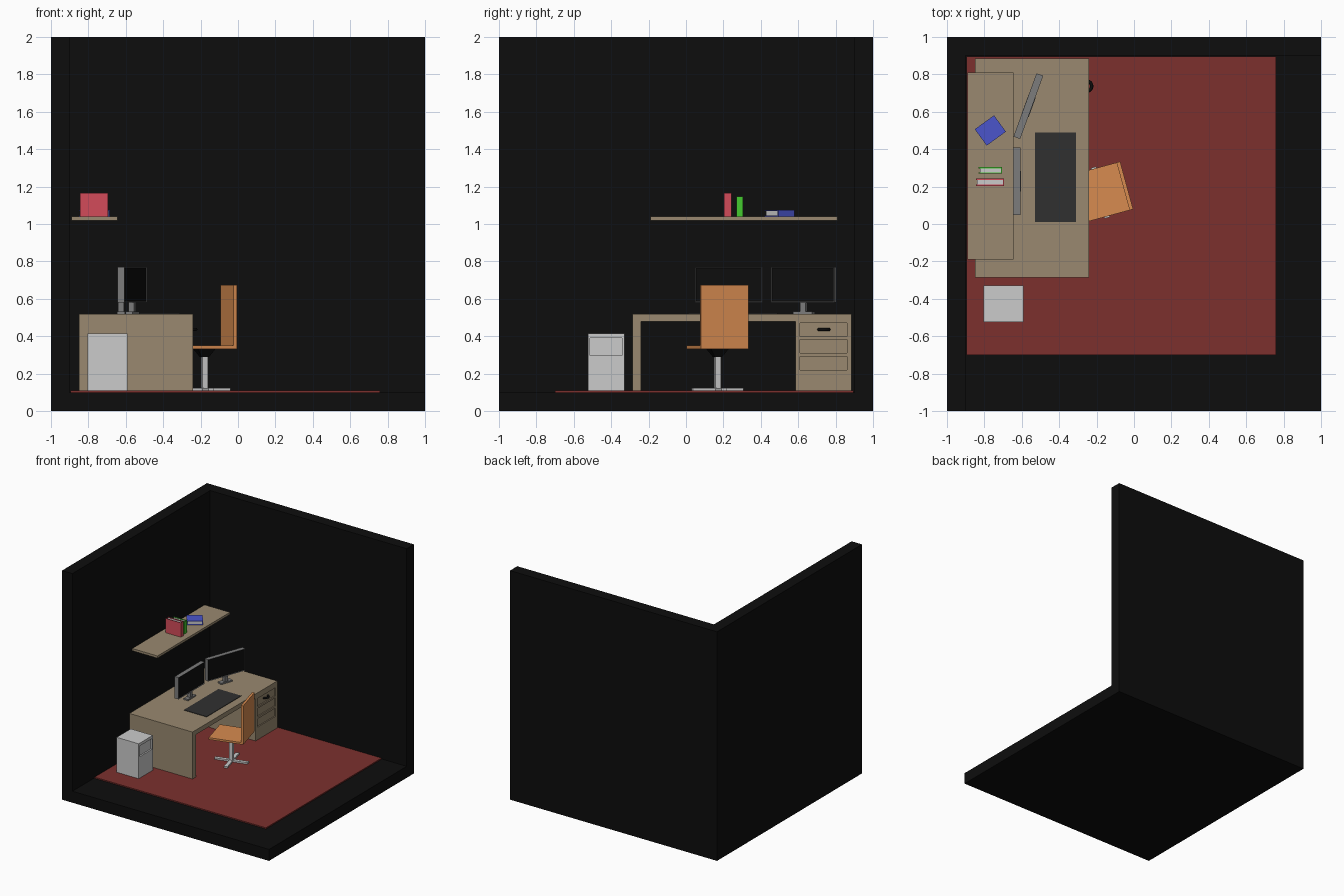
import bpy, bmesh, math
from mathutils import Matrix, Vector

if "Cube" in bpy.data.objects:
    bpy.data.objects.remove(bpy.data.objects["Cube"])


def material(name, r, g, b):
    m = bpy.data.materials.new(name)
    m.diffuse_color = (r, g, b, 1)
    m.use_nodes = True
    m.node_tree.nodes["Principled BSDF"].inputs["Base Color"].default_value = m.diffuse_color
    return m


BLACK = material("black", 0.004, 0.004, 0.004)
WOOD = material("wood", 0.32, 0.25, 0.16)
RUG = material("rug_red", 0.2, 0.03, 0.027)
ORANGE = material("orange", 0.68, 0.26, 0.08)
DARK = material("dark_grey", 0.03, 0.03, 0.03)
RED = material("red", 0.65, 0.07, 0.1)
GREEN = material("green", 0.06, 0.6, 0.03)
BLUE = material("blue", 0.07, 0.09, 0.6)


def make(name, bm, mats, place=Matrix()):
    me = bpy.data.meshes.new(name)
    bm.to_mesh(me)
    bm.free()
    ob = bpy.data.objects.new(name, me)
    bpy.context.collection.objects.link(ob)
    ob.matrix_world = place
    for m in mats:
        me.materials.append(m)
    return ob


def add_box(bm, x, y, z):
    """Box from (low, high) ranges."""
    size = [b - a for a, b in (x, y, z)]
    mid = [(a + b) / 2 for a, b in (x, y, z)]
    bmesh.ops.create_cube(bm, size=1, matrix=Matrix.Translation(mid) @ Matrix.Diagonal((*size, 1)))


def boxes(name, ranges, mat=None, place=Matrix()):
    bm = bmesh.new()
    for r in ranges:
        add_box(bm, *r)
    return make(name, bm, [mat] if mat else [], place)


def at(x, y, z, degrees=0):
    return Matrix.Translation((x, y, z)) @ Matrix.Rotation(math.radians(degrees), 4, 'Z')


def cut(ob, name, ranges):
    cutter = boxes(name, ranges)
    cutter.hide_render = True
    cutter.hide_set(True)
    mod = ob.modifiers.new("recess", 'BOOLEAN')
    mod.operation = 'DIFFERENCE'
    mod.solver = 'EXACT'
    mod.object = cutter


# Room shell: floor and two walls
boxes("floor", [((-1, 1), (-1, 1), (0, 0.1))], BLACK)
boxes("left_wall", [((-1, -0.9), (-1, 1), (0.1, 2))], BLACK)
boxes("back_wall", [((-0.9, 1), (0.9, 1), (0.1, 2))], BLACK)
boxes("rug", [((-0.895, 0.76), (-0.7, 0.895), (0.1, 0.11))], RUG)

# Desk
DX = (-0.85, -0.24)
boxes("desk_top", [(DX, (-0.285, 0.885), (0.48, 0.52))], WOOD)
boxes("desk_side", [(DX, (-0.285, -0.24), (0.11, 0.48))], WOOD)
cabinet = boxes("drawer_cabinet", [(DX, (0.585, 0.885), (0.11, 0.48))], WOOD)
cut(cabinet, "drawer_cutter",
    [((-0.25, -0.2), (0.61, 0.86), (z, z + 0.072)) for z in (0.22, 0.31, 0.398)])

# Drawer handle: a bent bar
curve = bpy.data.curves.new("drawer_handle", 'CURVE')
curve.dimensions = '3D'
curve.bevel_depth = 0.009
curve.bevel_resolution = 2
curve.use_fill_caps = True
spline = curve.splines.new('POLY')
spline.points.add(12)
for i, p in enumerate(spline.points):
    a = math.pi * (i / 12 - 0.5)
    p.co = (-0.252 + 0.026 * math.cos(a), 0.737 + 0.027 * math.sin(a), 0.436, 1)
curve.materials.append(BLACK)
bpy.context.collection.objects.link(bpy.data.objects.new("drawer_handle", curve))

# Desk mat
boxes("desk_mat", [((-0.53, -0.31), (0.01, 0.488), (0.52, 0.524))], DARK)


# Monitors: framed panel with sunken screen, neck and foot
def monitor(prefix, place):
    bm = bmesh.new()
    add_box(bm, (-0.019, 0.019), (-0.18, 0.18), (0.06, 0.25))
    bm.normal_update()
    front = max(bm.faces, key=lambda f: f.normal.x)
    bmesh.ops.inset_individual(bm, faces=[front], thickness=0.007)
    front.material_index = 1
    for v in front.verts:
        v.co.x -= 0.005
    grey = bpy.data.materials.get("frame_grey") or material("frame_grey", 0.2, 0.2, 0.2)
    make(prefix + "_panel", bm, [grey, BLACK], place)
    boxes(prefix + "_stand", [((-0.016, 0.016), (-0.015, 0.015), (0.01, 0.06)),
                              ((-0.02, 0.022), (-0.055, 0.055), (0, 0.012))], grey, place)


monitor("left_monitor", at(-0.626, 0.228, 0.52))
monitor("right_monitor", at(-0.565, 0.63, 0.52, -20))

# Computer case with recessed front bay
case = boxes("computer_case", [((-0.805, -0.592), (-0.525, -0.33), (0.11, 0.415))])
cut(case, "case_cutter", [((-0.605, -0.55), (-0.513, -0.342), (0.297, 0.39))])

# Office chair, turned toward the desk
chair = at(-0.18, 0.168, 0, 15.3)
boxes("chair_seat", [((-0.145, 0.145), (-0.132, 0.132), (0.333, 0.35))], ORANGE, chair)
boxes("chair_back", [((0.126, 0.146), (-0.132, 0.132), (0.342, 0.673))], ORANGE, chair)
bm = bmesh.new()
bmesh.ops.create_cone(bm, segments=4, radius1=0.028, radius2=0.07, depth=0.045, cap_ends=True,
                      matrix=Matrix.Translation((0, 0, 0.311)) @ Matrix.Rotation(math.pi / 4, 4, 'Z'))
make("seat_mount", bm, [BLACK], chair)
boxes("chair_column", [((-0.015, 0.015), (-0.015, 0.015), (0.12, 0.292))], None, chair)
boxes("chair_foot_cross", [((-0.14, 0.14), (-0.015, 0.015), (0.11, 0.124)),
                           ((-0.015, 0.015), (-0.14, 0.14), (0.11, 0.1235))], None, chair)

# Wall shelf
boxes("shelf", [((-0.89, -0.645), (-0.19, 0.81), (1.02, 1.04))], WOOD)


# Books: upright by default, spine on +x, pages set back between covers
def book(name, depth, thick, height, mat, place):
    d, t, h, c = depth / 2, thick / 2, height / 2, 0.006
    boxes(name + "_cover", [((-d, d - c), (-t, -t + c), (-h, h)),
                            ((-d, d - c), (t - c, t), (-h, h)),
                            ((d - c, d), (-t, t), (-h, h))], mat, place)
    boxes(name + "_pages", [((-d + c, d - c), (-t + c, t - c), (-h + c, h - c))], None, place)


book("red_book", 0.15, 0.038, 0.125, RED, at(-0.77, 0.223, 1.1025))
book("green_book", 0.125, 0.034, 0.107, GREEN, at(-0.768, 0.287, 1.0935))
lying = at(-0.768, 0.5, 1.0575, 36) @ Matrix.Rotation(math.pi / 2, 4, 'X')
book("blue_book", 0.127, 0.034, 0.108, BLUE, lying)
